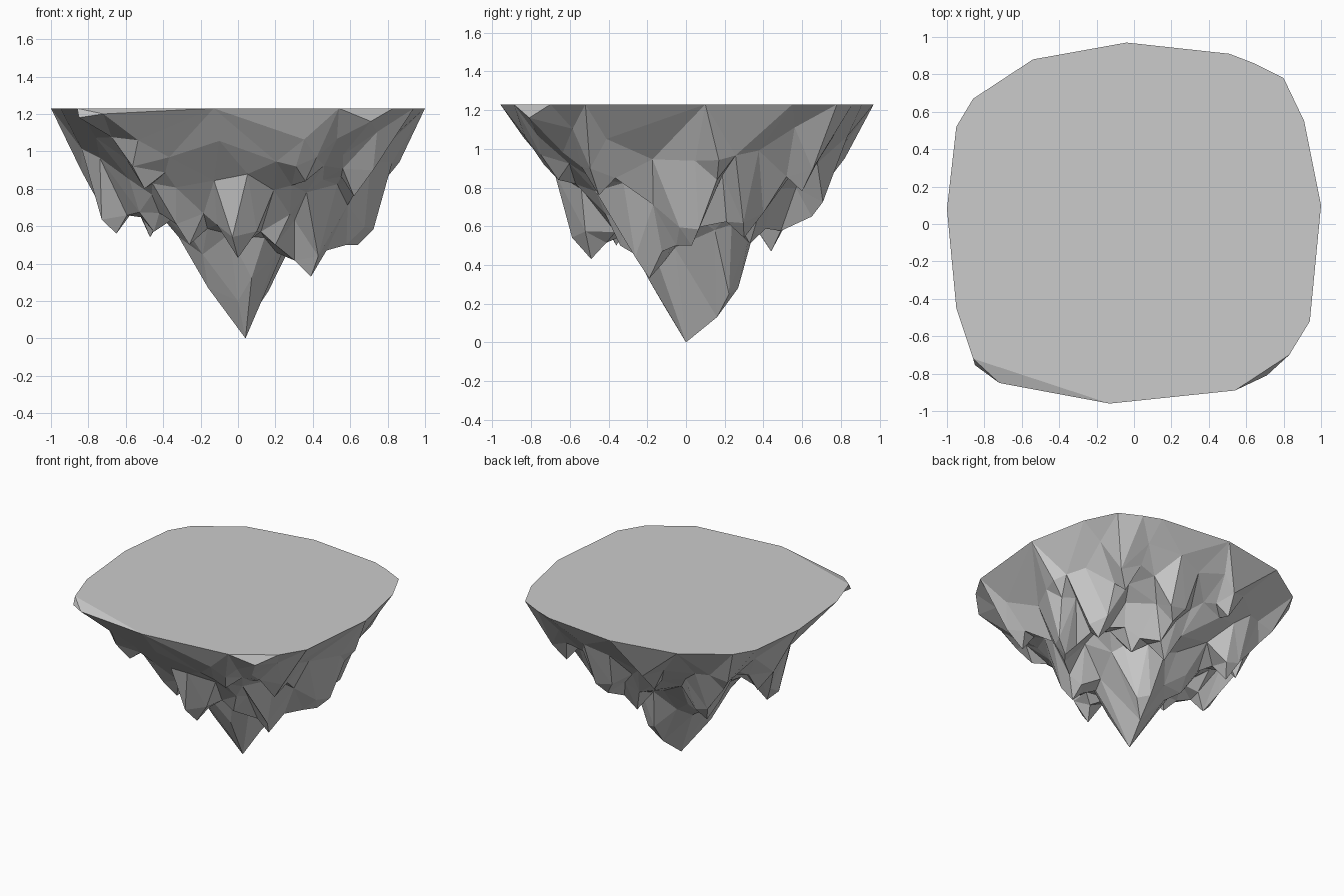
import bpy, bmesh, math, random
from mathutils import Vector
from mathutils.geometry import delaunay_2d_cdt

if "Cube" in bpy.data.objects:
    bpy.data.objects.remove(bpy.data.objects["Cube"])

random.seed(11)
TOP = 1.23

# Rim of the plateau: x, y, drop below the flat top (chipped corners)
RIM = [(1.0, .10, 0), (.91, .55, 0), (.80, .78, 0), (.64, .86, 0), (.51, .91, 0),
       (-.04, .97, 0), (-.54, .88, 0), (-.86, .67, 0), (-.95, .52, 0), (-1.0, .08, 0),
       (-.95, -.45, 0), (-.86, -.72, 0), (-.85, -.755, .05), (-.72, -.85, .03),
       (-.13, -.96, 0), (.54, -.89, 0), (.71, -.81, .07), (.83, -.70, 0), (.94, -.52, 0)]

# Hanging rock points: x, y, z of each tip
TIPS = [(.04, 0, 0), (.08, .16, .13), (-.16, -.07, .27), (0, -.12, .20),
        (0, -.49, .43), (.39, -.19, .33), (.58, -.05, .50), (.64, .03, .50),
        (.57, .30, .54), (-.65, -.04, .56), (-.47, .42, .54), (.20, .65, .65),
        (.10, .44, .47), (-.25, .20, .45), (-.45, -.22, .57), (.30, .33, .51),
        (.20, -.34, .50), (-.26, -.36, .50), (-.74, .20, .75), (.78, .16, .84),
        (.36, -.66, .84), (-.50, -.58, .80), (-.24, .72, .82), (.62, -.45, .76),
        (.58, .60, .78), (-.68, .52, .86)]

# Underside profile without points: distance from the middle, z
PROFILE = [(0, .0), (.12, .24), (.24, .46), (.40, .66), (.60, .82),
           (.74, .95), (.82, 1.03), (1, TOP)]


def spread(x, y):
    return (abs(x) ** 2.6 + abs(y) ** 2.6) ** (1 / 2.6)


def body_z(x, y):
    s = min(spread(x, y), .999)
    for (a, za), (b, zb) in zip(PROFILE, PROFILE[1:]):
        if s <= b:
            return za + (zb - za) * (s - a) / (b - a)


def rock_z(x, y):
    # Blunt tips with steep sides
    z = body_z(x, y)
    for px, py, tip in TIPS:
        d = math.hypot(x - px, y - py)
        z = min(z, tip + 1.1 * d + 3 * max(0, d - .10))
    return z


points = [Vector((x, y, TOP - d)) for x, y, d in RIM]
points += [Vector(t) for t in TIPS]


def add_point(x, y, gap):
    if spread(x, y) < .9 and all(math.hypot(x - p.x, y - p.y) > gap for p in points):
        z = rock_z(x, y) + random.uniform(-.02, .02)
        points.append(Vector((x, y, z)))


# Shoulders and feet around every hanging point
for x, y, z in TIPS[4:]:
    turn = random.uniform(0, math.tau)
    for k in range(4):
        a = turn + (k + random.uniform(-.2, .2)) * math.tau / 4
        d = random.uniform(.08, .12)
        add_point(x + d * math.cos(a), y + d * math.sin(a), .065)
for x, y, z in TIPS[4:]:
    turn = random.uniform(0, math.tau)
    for k in range(6):
        a = turn + k * math.tau / 6
        d = random.uniform(.17, .20)
        add_point(x + d * math.cos(a), y + d * math.sin(a), .085)

# Broken rings that fill the slopes between them
for s, count in ((.24, 7), (.40, 10), (.56, 12), (.70, 14), (.82, 14)):
    for k in range(count):
        a = (k + random.uniform(-.3, .3)) * math.tau / count
        c, n = math.cos(a), math.sin(a)
        r = s * random.uniform(.96, 1.04) / spread(c, n)
        add_point(r * c, r * n, .10)

# Triangulate the underside
n = len(RIM)
flat, _, tris, origin, _, _ = delaunay_2d_cdt(
    [p.to_2d() for p in points], [], [list(range(n))], 1, 1e-5)
bm = bmesh.new()
verts = {}
lookup = []
for i, p in enumerate(flat):
    source = origin[i][0]
    v = bm.verts.new(points[source])
    verts[source] = v
    lookup.append(v)
for t in tris:
    bm.faces.new([lookup[i] for i in t])

# Flat top, then the chipped corners beside it
high = [i for i in range(n) if RIM[i][2] == 0]
bm.faces.new([verts[i] for i in high])
for a, b in zip(high, high[1:]):
    for k in range(a + 1, b):
        bm.faces.new([verts[k], verts[k + 1], verts[a]] if k + 1 < b
                     else [verts[a], verts[k], verts[b]])

bmesh.ops.recalc_face_normals(bm, faces=bm.faces)
mesh = bpy.data.meshes.new("floating_rock")
bm.to_mesh(mesh)
bm.free()
rock = bpy.data.objects.new("floating_rock", mesh)
bpy.context.collection.objects.link(rock)
